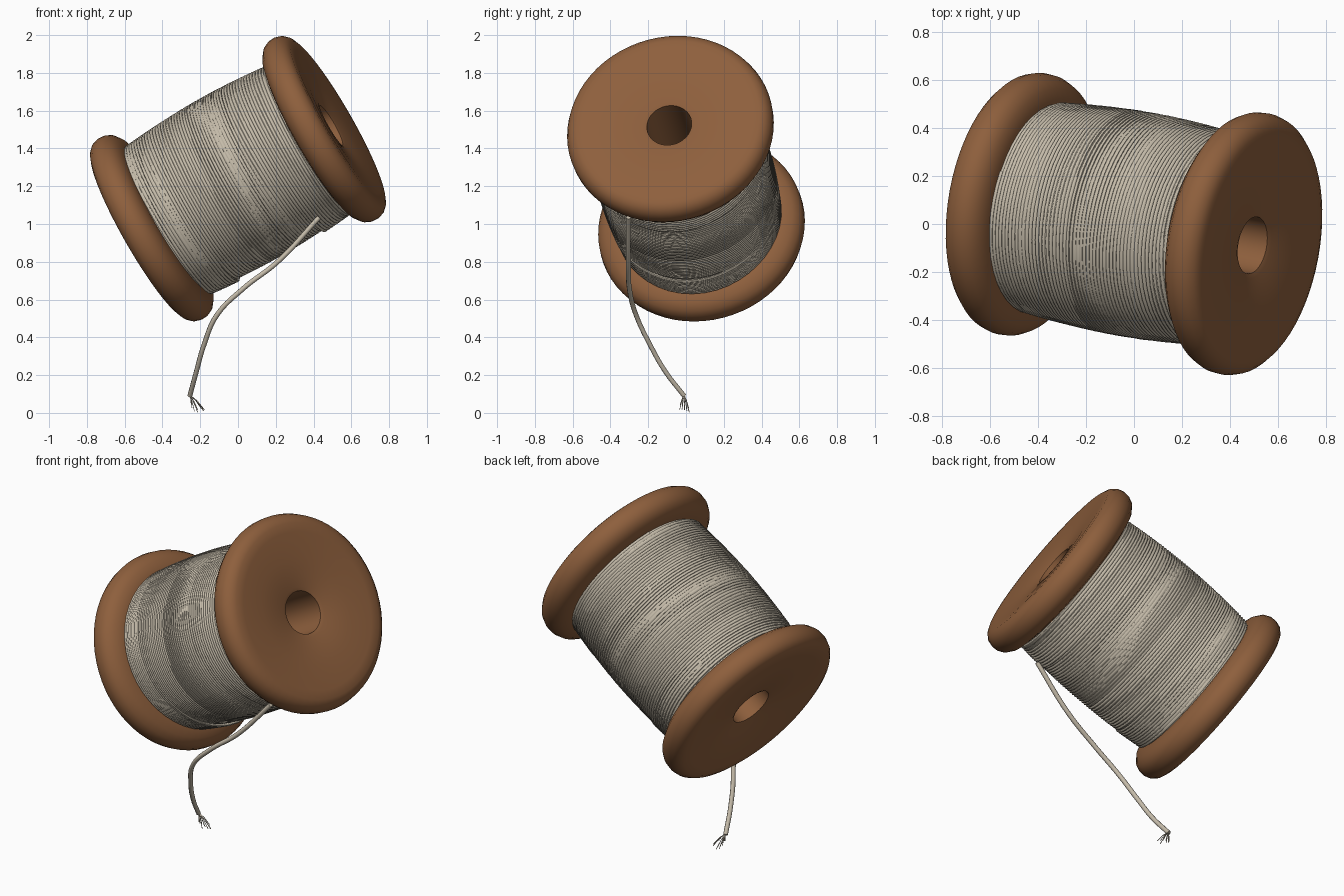
import bpy, bmesh, math, random
from mathutils import Vector, Matrix

if "Cube" in bpy.data.objects:
    bpy.data.objects.remove(bpy.data.objects["Cube"])

random.seed(4)
CENTER = Vector((0, 0, 1.24))
AXIS = Vector((0.857, -0.154, 0.491)).normalized()
ROT = AXIS.to_track_quat('Z', 'Y')
PLACE = Matrix.Translation(CENTER) @ ROT.to_matrix().to_4x4()
DOWN = ROT.inverted() @ Vector((0, 0, -1))
DOWN_ANGLE = math.atan2(DOWN.y, DOWN.x)


def material(name, rgb):
    m = bpy.data.materials.new(name)
    m.diffuse_color = (*rgb, 1)
    m.use_nodes = True
    m.node_tree.nodes["Principled BSDF"].inputs["Base Color"].default_value = m.diffuse_color
    return m


WOOD = material("brown wood", (0.27, 0.115, 0.046))
THREAD = material("beige thread", (0.56, 0.50, 0.40))


def add_object(name, mesh, mat, angle=60):
    ob = bpy.data.objects.new(name, mesh)
    bpy.context.collection.objects.link(ob)
    mesh.materials.clear()
    mesh.materials.append(mat)
    bpy.ops.object.select_all(action='DESELECT')
    ob.select_set(True)
    bpy.context.view_layer.objects.active = ob
    bpy.ops.object.shade_smooth_by_angle(angle=math.radians(angle))
    return ob


def lathe(name, profile, mat, segs=64):
    """Spin a closed (radius, height) profile around the spool axis."""
    bm = bmesh.new()
    rings = []
    for i in range(segs):
        a = 2 * math.pi * i / segs
        rings.append([bm.verts.new((r * math.cos(a), r * math.sin(a), z)) for r, z in profile])
    n = len(profile)
    for i in range(segs):
        p, q = rings[i], rings[(i + 1) % segs]
        for j in range(n):
            k = (j + 1) % n
            bm.faces.new((p[j], q[j], q[k], p[k]))
    bmesh.ops.recalc_face_normals(bm, faces=bm.faces)
    mesh = bpy.data.meshes.new(name)
    bm.to_mesh(mesh)
    bm.free()
    mesh.transform(PLACE)
    return add_object(name, mesh, mat)


def tube(name, paths, radius, mat, smooth_path=False, res=1):
    """Round strands along paths, turned into one mesh."""
    cu = bpy.data.curves.new(name, 'CURVE')
    cu.dimensions = '3D'
    cu.bevel_depth = radius
    cu.bevel_resolution = res
    cu.use_fill_caps = True
    for pts in paths:
        if smooth_path:
            sp = cu.splines.new('BEZIER')
            sp.bezier_points.add(len(pts) - 1)
            for bp, p in zip(sp.bezier_points, pts):
                bp.co = p
                bp.handle_left_type = bp.handle_right_type = 'AUTO'
        else:
            sp = cu.splines.new('POLY')
            sp.points.add(len(pts) - 1)
            for pt, p in zip(sp.points, pts):
                pt.co = (*p, 1)
    tmp = bpy.data.objects.new("tmp", cu)
    bpy.context.collection.objects.link(tmp)
    bpy.context.view_layer.update()
    mesh = bpy.data.meshes.new_from_object(tmp.evaluated_get(bpy.context.evaluated_depsgraph_get()))
    bpy.data.objects.remove(tmp)
    mesh.name = name
    return add_object(name, mesh, mat)


# Wooden spool: two rounded flanges with dished outer faces, joined by a bored core
half = [(0.12, 0.575), (0.14, 0.583), (0.30, 0.603), (0.44, 0.615), (0.49, 0.615),
        (0.52, 0.602), (0.542, 0.578), (0.552, 0.545), (0.55, 0.51), (0.535, 0.478),
        (0.50, 0.45), (0.45, 0.437), (0.30, 0.435)]
lathe("wooden_spool", half + [(r, -z) for r, z in reversed(half)], WOOD)


def wind_radius(s):
    return 0.432 + 0.025 * (1 - (s / 0.44) ** 2)


# Inner bulk of wound thread
stations = [-0.437 + 0.874 * i / 12 for i in range(13)]
lathe("thread_bulk", [(0.31, -0.437)] + [(wind_radius(s) - 0.003, s) for s in stations]
      + [(0.31, 0.437)], THREAD)


def winding(turns, lift, wobble, phase, segs=44):
    pts = []
    n = int(turns * segs)
    for i in range(n + 1):
        a = 2 * math.pi * i / segs + phase
        s = -0.43 + 0.86 * i / n + wobble * math.sin(2 * a + 9 * i / n)
        s = max(-0.432, min(0.432, s))
        # slack turns sag on the underside near the flanges
        sag = 0.016 * max(0, math.cos(a - DOWN_ANGLE)) ** 4 if abs(s) > 0.27 else 0
        r = wind_radius(s) + lift + sag
        pts.append(PLACE @ Vector((r * math.cos(a), r * math.sin(a), s)))
    return pts


# Two overlapping layers of wound thread
tube("wound_thread", [winding(57, 0.0, 0.0, 0), winding(52, 0.005, 0.004, 1.3)], 0.008, THREAD)

# Loose thread hanging from the spool
tail = [(0.43, -0.305, 1.035), (0.21, -0.305, 0.80), (0.03, -0.30, 0.66), (-0.11, -0.265, 0.52),
        (-0.18, -0.19, 0.36), (-0.22, -0.11, 0.22), (-0.255, -0.01, 0.09)]
tube("loose_thread", [tail], 0.013, THREAD, True, 2)

# Frayed strands at the loose end
end = Vector(tail[-1])
strands = []
for i in range(12):
    a = 2 * math.pi * i / 12
    tip = Vector((-0.213 + 0.035 * math.cos(a), -0.008 + 0.026 * math.sin(a),
                  0.035 + random.uniform(-0.03, 0.02)))
    if i == 3:
        tip.z = 0.002
    mid = end.lerp(tip, 0.5) + Vector((0, 0, 0.01))
    strands.append([end + Vector((0, 0, 0.005)), mid, tip])
tube("frayed_end", strands, 0.002, THREAD, False, 0)
